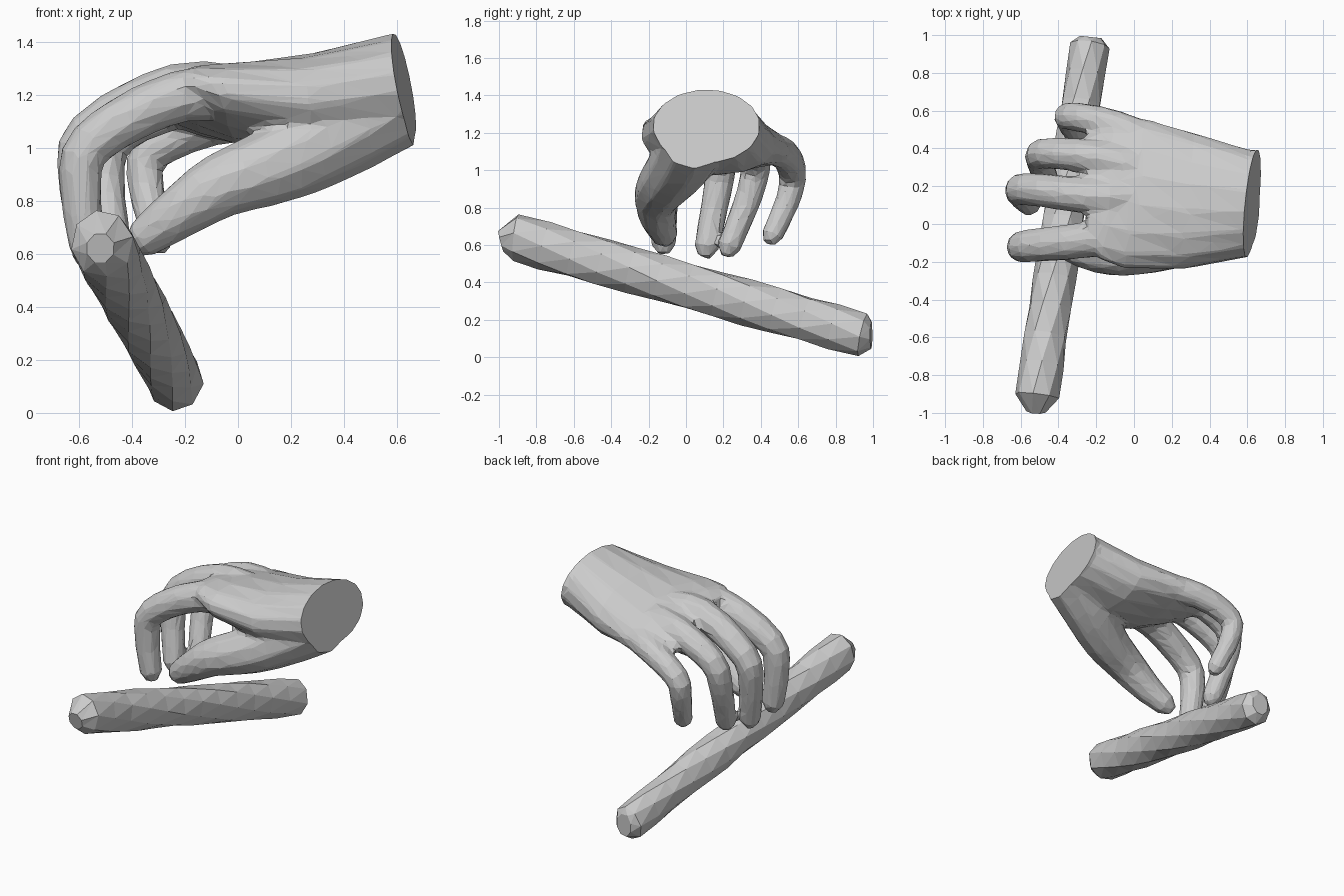
import bpy, bmesh, math, random
from mathutils import Vector

if "Cube" in bpy.data.objects:
    bpy.data.objects.remove(bpy.data.objects["Cube"])

random.seed(4)


def smooth_path(pts, steps=3):
    """Catmull-Rom curve through the points."""
    p = [2 * pts[0] - pts[1]] + pts + [2 * pts[-1] - pts[-2]]
    out = []
    for a, b, c, d in zip(p, p[1:], p[2:], p[3:]):
        for i in range(steps):
            t = i / steps
            out.append((2 * b + (c - a) * t + (2 * a - 5 * b + 4 * c - d) * t ** 2
                        + (3 * b - a - 3 * c + d) * t ** 3) / 2)
    return out + [pts[-1]]


def loft(bm, pts, sizes, sides=10, up=Vector((0, 1, 0)), twist=0.0, jitter=0.0, roll=0.0):
    """Closed tube; sizes are (half width along 'up', half depth) per point."""
    rings = []
    last = len(pts) - 1
    for i, (p, (w, h)) in enumerate(zip(pts, sizes)):
        tangent = (pts[min(i + 1, last)] - pts[max(i - 1, 0)]).normalized()
        u = (up - tangent * up.dot(tangent)).normalized()
        v = tangent.cross(u)
        r = roll * i / last
        u, v = u * math.cos(r) + v * math.sin(r), v * math.cos(r) - u * math.sin(r)
        ring = []
        for k in range(sides):
            a = 2 * math.pi * (k + 0.5) / sides + twist * i
            j = 1 + random.uniform(-jitter, jitter)
            ring.append(bm.verts.new(p + (u * math.cos(a) * w + v * math.sin(a) * h) * j))
        rings.append(ring)
    for a, b in zip(rings, rings[1:]):
        for k in range(sides):
            n = (k + 1) % sides
            bm.faces.new((a[k], a[n], b[n], b[k]))
    bm.faces.new(rings[0][::-1])
    bm.faces.new(rings[-1])


def digit(bm, points, base, tip):
    """Tapered tube with a rounded end."""
    path = smooth_path([Vector(p) for p in points])
    n = len(path) - 1
    sizes = [base + (tip - base) * i / n for i in range(n + 1)]
    path.append(path[-1] + (path[-1] - path[-2]).normalized() * tip * 0.85)
    sizes.append(tip * 0.5)
    loft(bm, path, [(s, s) for s in sizes])


def make_object(name, bm):
    bmesh.ops.recalc_face_normals(bm, faces=bm.faces)
    mesh = bpy.data.meshes.new(name)
    bm.to_mesh(mesh)
    bm.free()
    ob = bpy.data.objects.new(name, mesh)
    bpy.context.collection.objects.link(ob)
    return ob


# Stick: slightly uneven, twisted rod with blunt ends
bm = bmesh.new()
front, back = Vector((-0.515, -0.91, 0.64)), Vector((-0.235, 0.945, 0.12))
path = [front.lerp(back, i / 12) for i in range(13)]
sizes = [(0.118 - 0.001 * i, 0.13 - 0.0008 * i) for i in range(13)]
path = [Vector((-0.52, -0.99, 0.62))] + path + [Vector((-0.23, 0.99, 0.12))]
sizes = [(.055, .06)] + sizes + [(.06, .075)]
loft(bm, path, sizes, sides=8, up=Vector((1, 0, 0)), twist=0.22, jitter=0.035)
bmesh.ops.triangulate(bm, faces=[f for f in bm.faces if len(f.verts) == 4])
make_object("stick", bm)

# Palm and wrist: flattened sections, rolled down toward the little finger
bm = bmesh.new()
palm = [(0.78, 0.12, 1.27, .29, .20), (0.62, 0.11, 1.235, .285, .20),
        (0.30, 0.12, 1.165, .365, .19), (0.00, 0.16, 1.165, .41, .145),
        (-0.14, 0.19, 1.175, .39, .11), (-0.25, 0.19, 1.18, .30, .07)]
loft(bm, [Vector(s[:3]) for s in palm], [s[3:] for s in palm], sides=16, roll=0.26)

# Fingers: knuckle, middle joint, end joint, tip, base size
fingers = [
    ((-.22, -.08, 1.195), (-.55, -.115, 1.02), (-.593, -.12, .84), (-.565, -.12, .61), .11),
    ((-.24, .15, 1.22), (-.565, .185, 1.05), (-.60, .165, .87), (-.555, .11, .59), .108),
    ((-.18, .35, 1.175), (-.46, .375, 1.05), (-.50, .34, .87), (-.46, .23, .59), .103),
    ((-.10, .52, 1.09), (-.33, .57, .98), (-.345, .545, .84), (-.30, .46, .65), .094),
]
for *joints, size in fingers:
    k = Vector(joints[0])
    root = Vector((k.x + 0.33, k.y * 0.65 + 0.04, k.z * 0.5 + 0.59))
    digit(bm, [root] + joints, size, size * 0.64)

# Thumb: broad base inside the wrist, tapering to the tip
digit(bm, [(.66, .08, 1.235), (.39, -.01, 1.06), (.17, -.10, .945), (-.06, -.155, .86),
           (-.23, -.15, .75), (-.36, -.115, .655)], .20, .075)
hand = make_object("hand", bm)

# Fuse the parts, then reduce to flat facets
m = hand.modifiers.new("fuse", 'REMESH')
m.mode = 'VOXEL'
m.voxel_size = 0.016
m = hand.modifiers.new("soften", 'SMOOTH')
m.factor = 0.5
m.iterations = 7
m = hand.modifiers.new("facets", 'DECIMATE')
m.ratio = 0.05
bpy.context.view_layer.update()
low = bpy.data.meshes.new_from_object(
    hand.evaluated_get(bpy.context.evaluated_depsgraph_get()))
hand.modifiers.clear()
hand.data = low

# Flat cut across the wrist
bm = bmesh.new()
bm.from_mesh(low)
bmesh.ops.bisect_plane(bm, geom=bm.verts[:] + bm.edges[:] + bm.faces[:],
                       plane_co=(0.625, 0.11, 1.235), plane_no=(1, -0.1, 0.19),
                       clear_outer=True)
bmesh.ops.holes_fill(bm, edges=[e for e in bm.edges if e.is_boundary], sides=0)
bmesh.ops.recalc_face_normals(bm, faces=bm.faces)
for f in bm.faces:
    f.smooth = False
bm.to_mesh(low)
bm.free()
